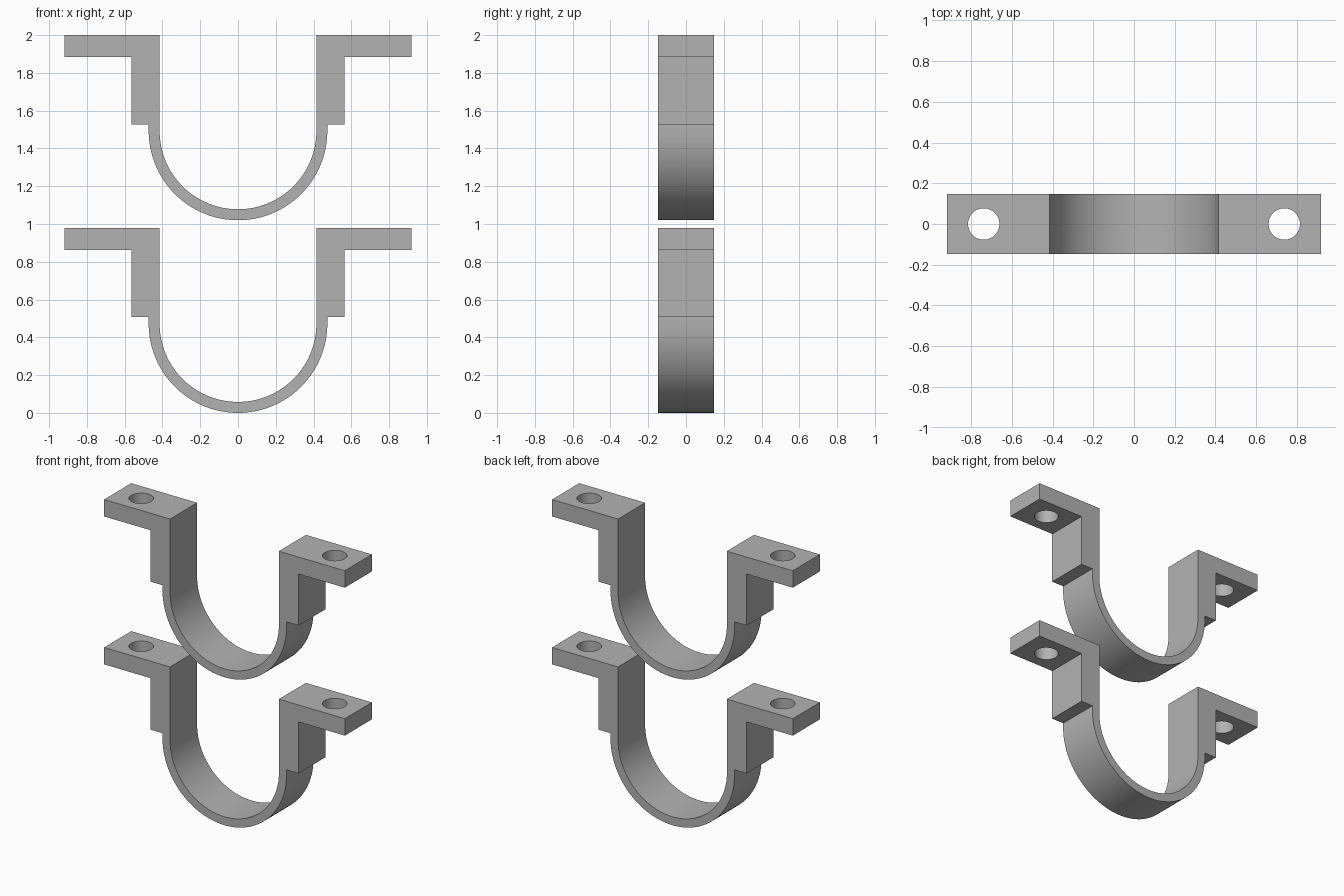
import bpy, bmesh, math

cube = bpy.data.objects.get("Cube")
if cube:
    bpy.data.objects.remove(cube, do_unlink=True)

# Main dimensions
OUTER, INNER = 0.473, 0.415      # strap radii
HALF_DEPTH = 0.147
LEG_X, FLANGE_X = 0.565, 0.918   # outer faces of leg and flange
LEG_Z, FLANGE_Z, TOP_Z = 0.508, 0.863, 0.98
HOLE_X, HOLE_R = 0.738, 0.077
SPACING = 1.02
STEPS = 64

metal = bpy.data.materials.new("grey metal")
metal.use_nodes = True
colour = (0.45, 0.45, 0.45, 1)
metal.diffuse_color = colour
metal.node_tree.nodes["Principled BSDF"].inputs["Base Color"].default_value = colour


def arc(radius):
    """Lower half circle, from right to left."""
    angles = [-math.pi * i / STEPS for i in range(STEPS + 1)]
    return [(radius * math.cos(a), OUTER + radius * math.sin(a)) for a in angles]


# Closed clamp outline: right bracket, outer arc, left bracket, inner arc
bracket = [(INNER, TOP_Z), (FLANGE_X, TOP_Z), (FLANGE_X, FLANGE_Z),
           (LEG_X, FLANGE_Z), (LEG_X, LEG_Z), (OUTER, LEG_Z)]
mirrored = [(-x, z) for x, z in reversed(bracket)]
outline = bracket + arc(OUTER) + mirrored + arc(INNER)[::-1]

# Extrude the outline through the depth
bm = bmesh.new()
face = bm.faces.new([bm.verts.new((x, -HALF_DEPTH, z)) for x, z in outline])
extruded = bmesh.ops.extrude_face_region(bm, geom=[face], use_keep_orig=True)
moved = [v for v in extruded["geom"] if isinstance(v, bmesh.types.BMVert)]
bmesh.ops.translate(bm, verts=moved, vec=(0, 2 * HALF_DEPTH, 0))
bmesh.ops.recalc_face_normals(bm, faces=bm.faces)
mesh = bpy.data.meshes.new("clamp")
bm.to_mesh(mesh)
bm.free()
mesh.materials.append(metal)
lower = bpy.data.objects.new("lower_clamp", mesh)
bpy.context.collection.objects.link(lower)

# Bolt holes through both flanges
for side in (-1, 1):
    bpy.ops.mesh.primitive_cylinder_add(
        vertices=48, radius=HOLE_R, depth=0.3,
        location=(side * HOLE_X, 0, (FLANGE_Z + TOP_Z) / 2))
    cutter = bpy.context.object
    cutter.name = "hole_cutter"
    cutter.hide_render = True
    cutter.data.materials.append(metal)
    hole = lower.modifiers.new("bolt_hole", 'BOOLEAN')
    hole.operation = 'DIFFERENCE'
    hole.solver = 'EXACT'
    hole.object = cutter
    bpy.context.view_layer.objects.active = lower
    bpy.ops.object.modifier_apply(modifier=hole.name)
    bpy.data.objects.remove(cutter, do_unlink=True)

# Smooth the curved strap and holes, keep the corners sharp
bpy.ops.object.select_all(action='DESELECT')
lower.select_set(True)
bpy.context.view_layer.objects.active = lower
bpy.ops.object.shade_smooth_by_angle(angle=math.radians(30))

# Second identical clamp stacked above
upper = lower.copy()
upper.name = "upper_clamp"
upper.location.z = SPACING
bpy.context.collection.objects.link(upper)
